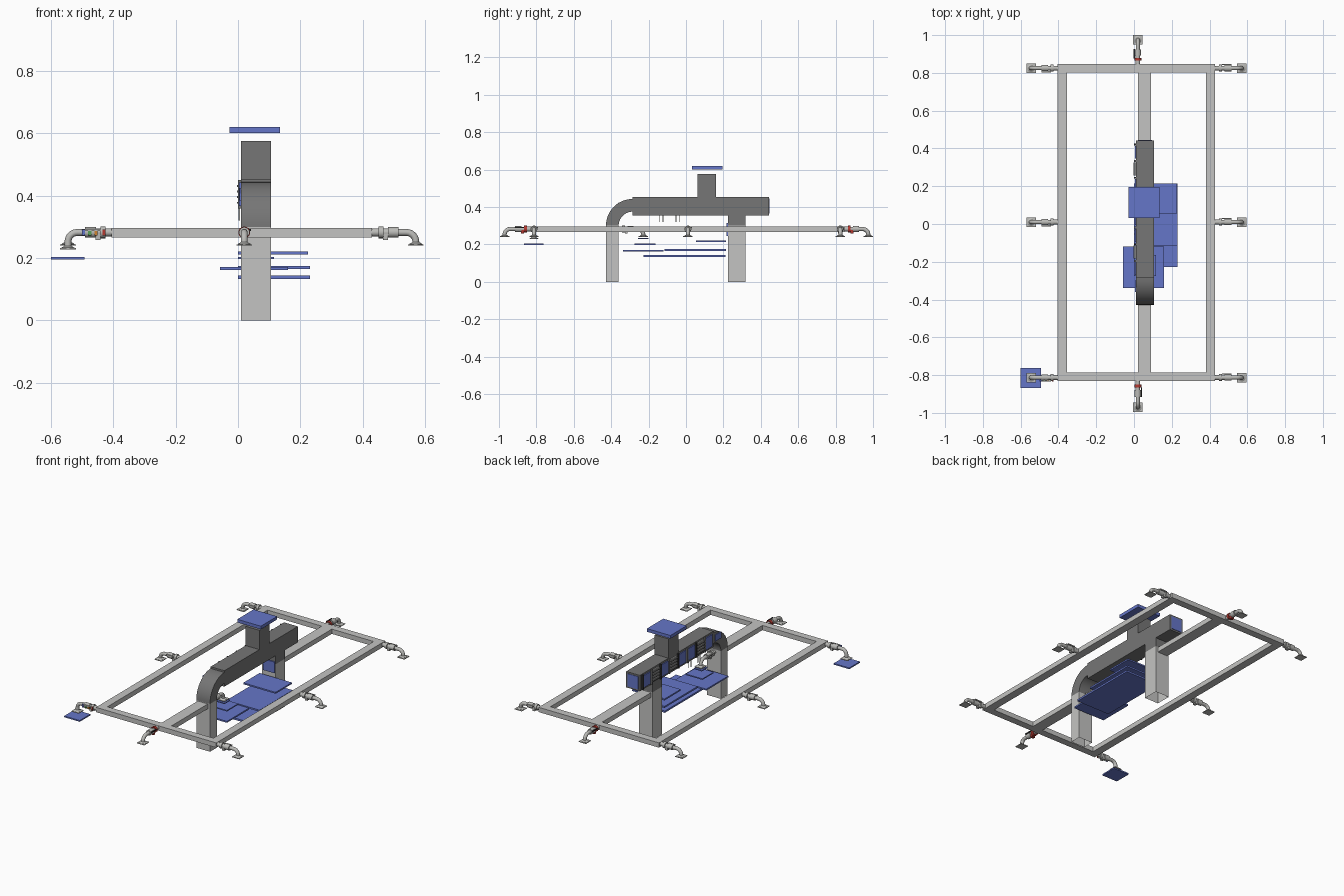
import bpy, bmesh, math
from mathutils import Vector, Matrix

if "Cube" in bpy.data.objects:
    bpy.data.objects.remove(bpy.data.objects["Cube"])


def mat(name, r, g, b):
    m = bpy.data.materials.new(name)
    m.diffuse_color = (r, g, b, 1)
    m.use_nodes = True
    m.node_tree.nodes["Principled BSDF"].inputs["Base Color"].default_value = m.diffuse_color
    return m


LIGHT = mat("light grey", 0.55, 0.55, 0.54)
DARK = mat("dark grey", 0.18, 0.18, 0.18)
BLUE = mat("blue", 0.13, 0.18, 0.58)
METAL = mat("pipe metal", 0.50, 0.50, 0.48)
RED = mat("red", 0.45, 0.04, 0.03)
BLACK = mat("black", 0.03, 0.03, 0.03)
ORANGE = mat("orange", 0.6, 0.22, 0.03)
GREEN = mat("green", 0.1, 0.35, 0.1)


def finish(name, bm, *mats, smooth=False):
    bmesh.ops.recalc_face_normals(bm, faces=bm.faces)
    me = bpy.data.meshes.new(name)
    bm.to_mesh(me)
    bm.free()
    for m in mats:
        me.materials.append(m)
    ob = bpy.data.objects.new(name, me)
    bpy.context.collection.objects.link(ob)
    if smooth:
        bpy.ops.object.select_all(action='DESELECT')
        bpy.context.view_layer.objects.active = ob
        ob.select_set(True)
        bpy.ops.object.shade_smooth_by_angle(angle=math.radians(35))
    return ob


def box(name, x, y, z, m, open_bottom=False):
    bm = bmesh.new()
    bmesh.ops.create_cube(bm, size=1)
    for v in bm.verts:
        for i, (a, b) in enumerate((x, y, z)):
            v.co[i] = a if v.co[i] < 0 else b
    ob_faces = [f for f in bm.faces if all(v.co.z == z[0] for v in f.verts)]
    bm2 = ob_faces if open_bottom else []
    bmesh.ops.recalc_face_normals(bm, faces=bm.faces)
    if bm2:
        bmesh.ops.delete(bm, geom=bm2, context='FACES_ONLY')
    return finish(name, bm, m)


# Rectangular rail frame with a broken centre rail
RZ = (0.266, 0.296)
box("left_rail", (-0.405, -0.356), (-0.83, 0.847), RZ, LIGHT)
box("right_rail", (0.38, 0.43), (-0.83, 0.847), RZ, LIGHT)
box("front_rail", (-0.356, 0.38), (-0.83, -0.786), RZ, LIGHT)
box("back_rail", (-0.356, 0.38), (0.802, 0.847), RZ, LIGHT)
box("centre_rail_front", (0.02, 0.09), (-0.786, -0.428), RZ, LIGHT)
box("centre_rail_back", (0.02, 0.09), (0.318, 0.802), RZ, LIGHT)

# Columns, open at the foot
DX = (0.01, 0.105)
box("front_column", DX, (-0.428, -0.36), (0, 0.30), LIGHT, True)
box("back_column", DX, (0.224, 0.318), (0, 0.30), LIGHT, True)

# Dark duct
box("duct_collar", DX, (0.224, 0.318), (0.30, 0.355), DARK)
box("duct_body", DX, (-0.285, 0.443), (0.354, 0.454), DARK)
box("duct_stack", DX, (0.062, 0.16), (0.454, 0.575), DARK)

# Curved duct elbow
bm = bmesh.new()
rings = []
for i in range(17):
    a = math.pi / 2 * i / 16
    rings.append([bm.verts.new((x, -0.285 - r * math.cos(a), 0.30 + r * math.sin(a)))
                  for x, r in ((DX[0], 0.075), (DX[1], 0.075), (DX[1], 0.143), (DX[0], 0.143))])
for p, q in zip(rings, rings[1:]):
    for k in range(4):
        bm.faces.new((p[k], p[k - 1], q[k - 1], q[k]))
finish("duct_elbow", bm, DARK, smooth=True)

# Duct end window and panels on its left side
box("duct_end_panel", (0.02, 0.095), (0.443, 0.446), (0.364, 0.444), BLUE)
box("elbow_side_panel", (0.005, 0.010), (-0.36, -0.30), (0.385, 0.425), BLUE)
for i in range(8):
    y = -0.27 + i * 0.088
    box("side_panel", (0.004, 0.010), (y, y + 0.068), (0.366, 0.442),
        LIGHT if i in (1, 4, 6) else BLUE)
    box("side_rib", (0.0, 0.010), (y + 0.070, y + 0.080), (0.358, 0.45), BLACK if i % 2 else DARK)
    if i in (1, 4, 6):
        for k in range(4):
            z = 0.374 + k * 0.018
            box("side_louvre", (-0.003, 0.004), (y, y + 0.068), (z, z + 0.006), DARK)
for y in (-0.145, -0.125, -0.055, -0.035):
    box("hanging_rod", (0.002, 0.006), (y, y + 0.004), (0.32, 0.37), METAL)
box("column_panel", (0.02, 0.10), (0.217, 0.224), (0.245, 0.315), BLUE)

# Blue plates: (name, x range, y range, z range)
for name, x, y, z in (
        ("top_plate", (-0.028, 0.135), (0.033, 0.195), (0.60, 0.62)),
        ("lowest_plate", (0.0, 0.23), (-0.228, 0.21), (0.133, 0.144)),
        ("long_plate", (0.0, 0.23), (-0.115, 0.214), (0.165, 0.175)),
        ("back_plate", (0.0, 0.224), (0.053, 0.214), (0.212, 0.221)),
        ("front_plate", (-0.057, 0.16), (-0.338, -0.12), (0.162, 0.171)),
        ("middle_plate", (0.0, 0.116), (-0.275, -0.163), (0.197, 0.204)),
        ("small_plate", (0.03, 0.086), (-0.256, -0.20), (0.228, 0.234)),
        ("corner_plate", (-0.60, -0.492), (-0.867, -0.762), (0.196, 0.204))):
    box(name, x, y, z, BLUE)


def nozzle(name, x, y, angle, length=0.14, accent=METAL, drop=0.0):
    """Pipe with union and valve, an elbow turning down, a flare and a square pad."""
    s = length / 0.14
    path = [(d * s, 0, 0, r) for d, r in (
        (0, .013), (.02, .013), (.02, .019), (.036, .019), (.036, .012), (.05, .012),
        (.05, .017), (.085, .017), (.085, .011))]
    cx = length - 0.03
    for i in range(7):
        a = math.pi / 2 * i / 6
        path.append((cx + .03 * math.sin(a), -.03 + .03 * math.cos(a), a, .011))
    path += [(length, -.031 - drop, math.pi / 2, .011), (length, -.037 - drop, math.pi / 2, .021),
             (length, -.039 - drop, math.pi / 2, .021)]
    bm = bmesh.new()
    n, rings = 14, []
    for d, z, a, r in path:
        up = Vector((math.sin(a), 0, math.cos(a)))
        rings.append([bm.verts.new(Vector((d, 0, z)) + r * (up * math.cos(t) + Vector((0, math.sin(t), 0))))
                      for t in (2 * math.pi * k / n for k in range(n))])
    for j, (p, q) in enumerate(zip(rings, rings[1:])):
        for k in range(n):
            f = bm.faces.new((p[k], p[k - 1], q[k - 1], q[k]))
            f.material_index = 1 if 1 <= j <= 3 else 0
    # square pad and valve block with a lever
    for c, size, mi in (((length, 0, -.040 - drop), (.05, .05, .004), 0),
                        ((.043 * s, 0, -.014), (.016, .022, .022), 1),
                        ((.06 * s, .019, .008), (.05, .006, .006), 2)):
        geo = bmesh.ops.create_cube(bm, size=1, matrix=Matrix.Translation(c) @ Matrix.Diagonal((*size, 1)))
        for f in {f for v in geo['verts'] for f in v.link_faces}:
            f.material_index = mi
    ob = finish(name, bm, METAL, accent, METAL if accent is METAL else BLACK, smooth=True)
    ob.location = (x, y, 0.282)
    ob.rotation_euler.z = angle


# Nozzles around the frame and one under the duct
for y, tag in ((-0.813, "front"), (0.01, "middle"), (0.825, "back")):
    nozzle(tag + "_right_nozzle", 0.43, y, 0)
    nozzle(tag + "_left_nozzle", -0.405, y, math.pi, drop=0.012 if tag == "front" else 0)
nozzle("front_end_nozzle", 0.02, -0.83, -math.pi / 2, accent=RED)
nozzle("back_end_nozzle", 0.02, 0.847, math.pi / 2, length=0.128, accent=RED)
nozzle("inner_nozzle", 0.058, -0.36, math.pi / 2, length=0.132)

# Coloured fittings on the front left valve
for x, m, name in ((-0.43, RED, "red_fitting"), (-0.455, ORANGE, "orange_fitting"),
                   (-0.475, GREEN, "green_fitting"), (-0.495, BLUE, "blue_fitting")):
    box(name, (x - 0.005, x + 0.005), (-0.834, -0.825), (0.272, 0.292), m)
